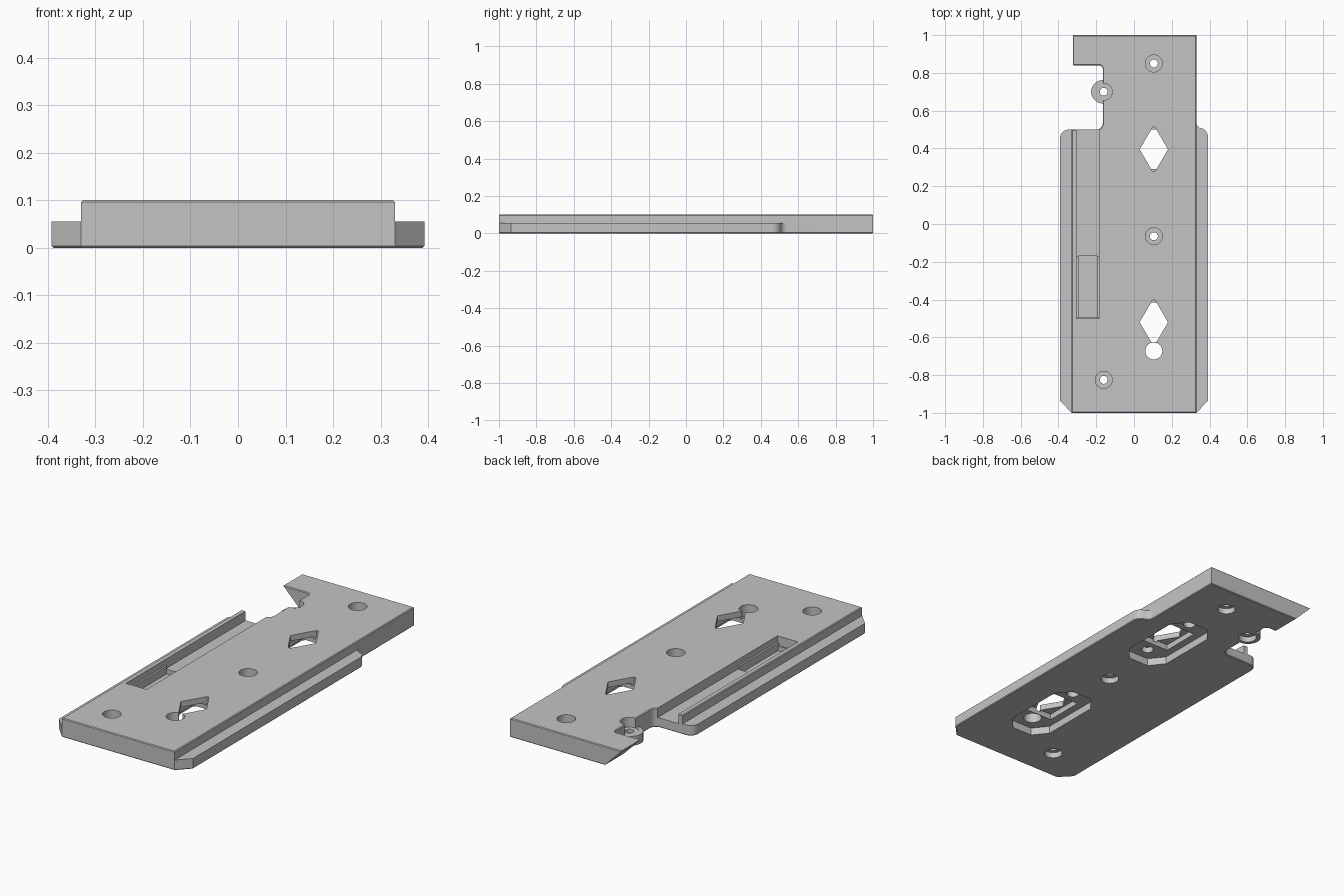
import bpy, bmesh, math
from mathutils import Vector

if "Cube" in bpy.data.objects:
    bpy.data.objects.remove(bpy.data.objects["Cube"])

H, STEP = 0.10, 0.055      # plate height and flange height
HALF, WIDE = 0.33, 0.392   # half widths of the raised body and the flanges

grey = bpy.data.materials.new("plain_grey")
grey.use_nodes = True
grey.diffuse_color = (0.55, 0.55, 0.55, 1)
grey.node_tree.nodes["Principled BSDF"].inputs["Base Color"].default_value = (0.55, 0.55, 0.55, 1)


def prism(name, points, low, high, axis="z", edge=0):
    """Extrude an outline along z, or an x-z profile along y."""
    bm = bmesh.new()
    place = (lambda a, b, t: (a, b, t)) if axis == "z" else (lambda a, b, t: (a, t, b))
    face = bm.faces.new([bm.verts.new(place(a, b, low)) for a, b in points])
    move = Vector(place(0, 0, high - low))
    out = bmesh.ops.extrude_face_region(bm, geom=[face])
    bmesh.ops.translate(bm, vec=move, verts=[v for v in out["geom"] if isinstance(v, bmesh.types.BMVert)])
    bmesh.ops.recalc_face_normals(bm, faces=bm.faces)
    if edge:
        rim = [e for e in bm.edges if abs(e.verts[0].co.z - e.verts[1].co.z) < 1e-5]
        bmesh.ops.bevel(bm, geom=rim, offset=edge, segments=1, affect="EDGES")
    mesh = bpy.data.meshes.new(name)
    bm.to_mesh(mesh)
    bm.free()
    obj = bpy.data.objects.new(name, mesh)
    bpy.context.collection.objects.link(obj)
    mesh.materials.append(grey)
    return obj


def arc(x, y, r, start, end, steps=6):
    return [(x + r * math.cos(math.radians(start + (end - start) * i / steps)),
             y + r * math.sin(math.radians(start + (end - start) * i / steps))) for i in range(steps + 1)]


def box(name, x0, x1, y0, y1, z0, z1):
    return prism(name, [(x0, y0), (x1, y0), (x1, y1), (x0, y1)], z0, z1)


def disc(name, x, y, r, z0, z1):
    return prism(name, arc(x, y, r, 0, 360, 40)[:-1], z0, z1)


def combine(tool, operation="DIFFERENCE"):
    mod = plate.modifiers.new("shape", "BOOLEAN")
    mod.operation, mod.solver, mod.object = operation, "EXACT", tool
    bpy.context.view_layer.objects.active = plate
    bpy.ops.object.modifier_apply(modifier=mod.name)
    bpy.data.objects.remove(tool)


# Full footprint with chamfered front corners, rounded flange ends and a notch
outline = [(-HALF, -1), (HALF, -1), (WIDE, -0.935)]
outline += arc(WIDE - 0.05, 0.46, 0.05, 0, 60)
outline += arc(HALF + 0.035, 0.54, 0.035, 240, 180)
outline += [(HALF, 1), (-0.325, 1), (-0.325, 0.84)]
outline += arc(-0.185, 0.82, 0.02, 90, 0)
outline += arc(-0.2, 0.535, 0.035, 0, -90)
outline += arc(-WIDE + 0.045, 0.455, 0.045, 90, 180)
outline += [(-WIDE, -0.935)]
plate = prism("mounting_plate", outline, 0, H, edge=0.004)

# Side steps that leave the low flanges
for side, end in ((1, 1.1), (-1, 0.6)):
    profile = [(HALF, STEP), (HALF, H - 0.004), (HALF - 0.004, H), (HALF - 0.004, 0.2), (0.5, 0.2), (0.5, STEP)]
    combine(prism("step", [(side * x, z) for x, z in profile], -1.1, end, "y"))

# Undercut wing beside the notch
combine(prism("wing_slope", [(-0.335, 0.11), (-0.215, -0.01), (-0.5, -0.01), (-0.5, 0.11)], 0.82, 1.1, "y"))

# Low lobe carrying the screw hole in the notch
combine(disc("lobe", -0.165, 0.7, 0.062, 0.001, 0.05), "UNION")

# Channel open to the back, with a deeper pocket at its closed end
combine(box("channel", -0.305, -0.185, -0.5, 0.6, 0.05, 0.2))
combine(box("pocket", -0.298, -0.192, -0.494, -0.17, 0.025, 0.06))

# Screw holes bored from both sides, leaving a thin pierced web
for x, y in ((0.105, 0.85), (0.105, -0.065), (-0.16, -0.825), (-0.16, 0.7)):
    combine(disc("top_bore", x, y, 0.045, 0.048, 0.2))
    combine(disc("bottom_bore", x, y, 0.045, -0.1, 0.03))
    combine(disc("screw_hole", x, y, 0.021, -0.1, 0.2))

# Diamond windows above octagonal recesses
for y in (0.395, -0.52):
    octagon = [(sx * a, sy * b) for sx, sy, flip in ((1, 1, 0), (-1, 1, 1), (-1, -1, 0), (1, -1, 1))
               for a, b in (((0.12, 0.16), (0.06, 0.235)) if not flip else ((0.06, 0.235), (0.12, 0.16)))]
    combine(prism("recess", [(0.105 + a, y + b) for a, b in octagon], -0.1, 0.04))
    combine(box("window_seat", 0.025, 0.185, y - 0.105, y + 0.105, -0.1, 0.07))
    diamond = [(0.075, 0), (0.006, 0.118), (-0.006, 0.118), (-0.075, 0), (-0.006, -0.118), (0.006, -0.118)]
    combine(prism("window", [(0.105 + a, y + b) for a, b in diamond], 0.06, 0.2))
    for end in (-1, 1):
        combine(disc("pin_hole", 0.105, y + end * 0.165, 0.03, -0.1, 0.07))

# Round release hole at the front window
combine(disc("release_hole", 0.105, -0.672, 0.045, -0.1, 0.2))

# Rails along the two long sides of the pocket
for x in (-0.301, -0.189):
    combine(box("pocket_rail", x - 0.006, x + 0.006, -0.497, -0.17, 0.045, 0.068), "UNION")

bpy.ops.object.select_all(action="DESELECT")
plate.select_set(True)
bpy.context.view_layer.objects.active = plate
bpy.ops.object.shade_smooth_by_angle(angle=math.radians(30))
